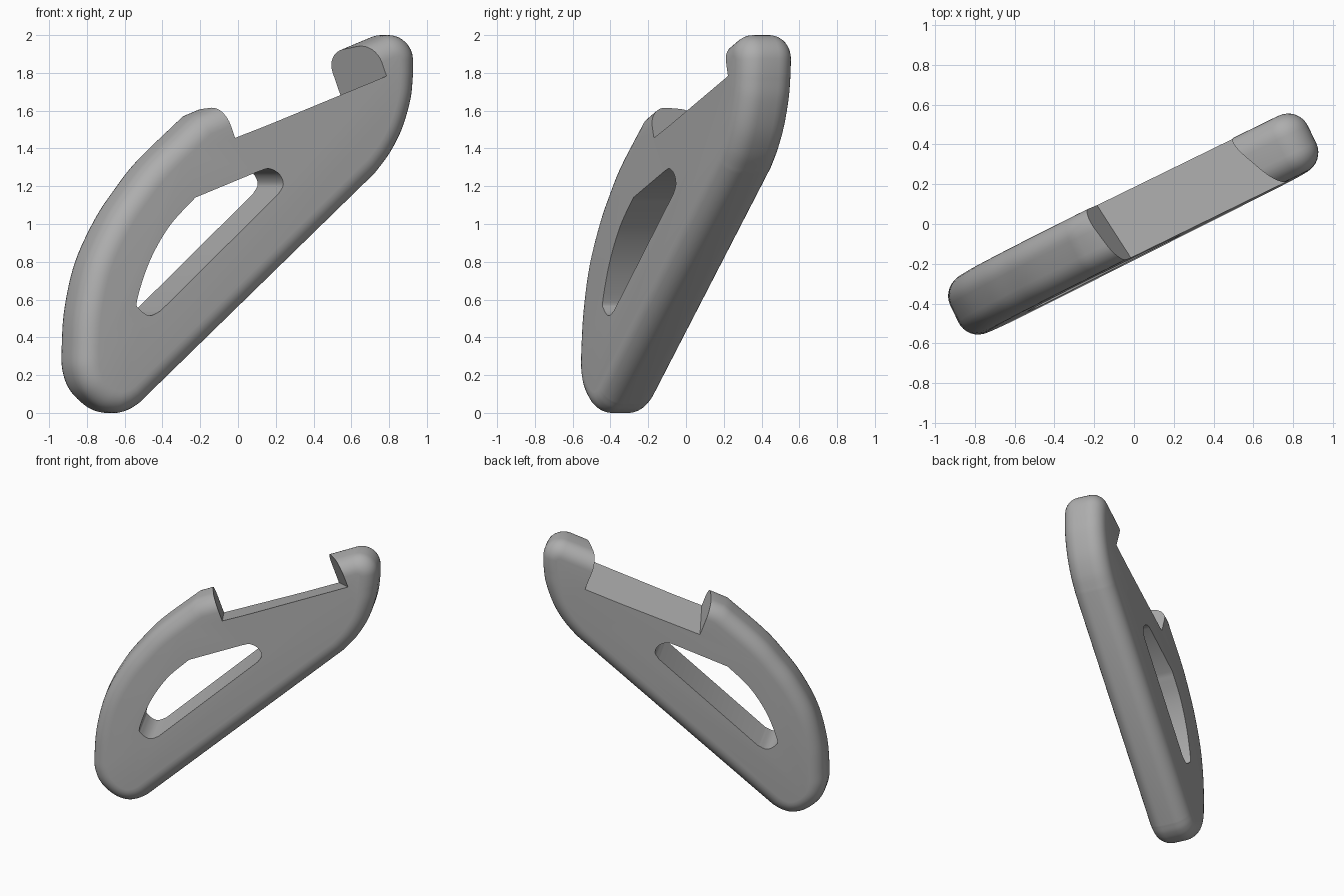
import bpy, bmesh, math
from mathutils import Vector, Matrix

if "Cube" in bpy.data.objects:
    bpy.data.objects.remove(bpy.data.objects["Cube"])

HALF = 0.157      # half thickness of the plate
FILLET = 0.11     # rounding of the outer rim
TURN = math.radians(25.6)
LEAN = 0.0225     # slight backward lean


def spline(points, steps=6):
    """Smooth run through the points, ends included."""
    p = [Vector(q) for q in points]
    p = [2 * p[0] - p[1]] + p + [2 * p[-1] - p[-2]]
    out = []
    for a, b, c, d in zip(p, p[1:], p[2:], p[3:]):
        for i in range(steps):
            t = i / steps
            out.append(0.5 * (2 * b + (c - a) * t + (2 * a - 5 * b + 4 * c - d) * t ** 2
                              + (3 * b - a - 3 * c + d) * t ** 3))
    return out + [p[-2]]


def arc(centre, radius, start, end, steps=10):
    """Circular run between two angles in degrees."""
    angles = [math.radians(start + (end - start) * i / steps) for i in range(steps + 1)]
    return [Vector(centre) + radius * Vector((math.cos(a), math.sin(a))) for a in angles]


def inset(loop, dist):
    """Move a clockwise loop inwards."""
    out = []
    for i, p in enumerate(loop):
        d1 = (p - loop[i - 1]).normalized()
        d2 = (loop[(i + 1) % len(loop)] - p).normalized()
        n = Vector((d1.y + d2.y, -d1.x - d2.x)).normalized()
        out.append(p + n * dist / n.dot(Vector((d1.y, -d1.x))))
    return out


def loft(name, rings):
    """Closed solid through equal rings of 3D points."""
    bm = bmesh.new()
    rows = [[bm.verts.new(p) for p in ring] for ring in rings]
    for a, b in zip(rows, rows[1:]):
        for i in range(len(a)):
            bm.faces.new((a[i - 1], a[i], b[i], b[i - 1]))
    bm.faces.new(rows[0])
    bm.faces.new(rows[-1])
    bmesh.ops.recalc_face_normals(bm, faces=bm.faces)
    mesh = bpy.data.meshes.new(name)
    bm.to_mesh(mesh)
    bm.free()
    obj = bpy.data.objects.new(name, mesh)
    bpy.context.collection.objects.link(obj)
    return obj


def at_depth(loop, v):
    return [(p.x, v + LEAN * (p.y - 1), p.y) for p in loop]


# Outer outline: curved left side up to the shoulder, straight top, round tip, curved right side
outline = spline([(-.624, .05), (-.69, .014), (-.77, 0), (-.865, .03), (-.96, .115),
                  (-1.004, .22), (-1.008, .34), (-.99, .55), (-.926, .797),
                  (-.808, 1.025), (-.691, 1.184), (-.55, 1.343), (-.285, 1.572)])
outline += arc((.872, 1.87), .13, 110, 3)
outline += spline([(1.002, 1.793), (.985, 1.66), (.932, 1.5), (.857, 1.37), (.77, 1.265)])

# Plate with rounded rim
quarter = [math.pi / 2 * i / 8 for i in range(9)]
section = [(FILLET * (1 - math.cos(a)), HALF - FILLET + FILLET * math.sin(a)) for a in quarter]
section = [(d, -v) for d, v in reversed(section)] + section
plate = loft("slotted_plate", [at_depth(inset(outline, d), v) for d, v in section])

# Long slot through the plate
slot = spline([(-.537, .538), (-.6, .515), (-.66, .55), (-.671, .6), (-.597, .8),
               (-.478, .988), (-.324, 1.14)])
slot += spline([(.052, 1.28), (.11, 1.293), (.169, 1.265), (.193, 1.21), (.165, 1.16)])
slot_cutter = loft("slot_cutter", [at_depth(slot, v) for v in (-.4, .4)])

# Notch in the top edge, skewed through the thickness
front = [Vector((-.088, -.144, 1.455)), Vector((.807, -.144, 1.785))]
back = [Vector((-.1275, .171, 1.374)), Vector((.69, .171, 1.667))]
rise = Vector((-.36, 0, 1)) * .6
rings = []
for t in (-.5, 1.5):
    a, b = [f.lerp(k, t) for f, k in zip(front, back)]
    rings.append([a, b, b + rise, a + rise])
notch_cutter = loft("notch_cutter", rings)

# Cut, then turn the plate into place
bpy.ops.object.select_all(action="DESELECT")
bpy.context.view_layer.objects.active = plate
plate.select_set(True)
for cutter in (slot_cutter, notch_cutter):
    cutter.hide_render = True
    mod = plate.modifiers.new(cutter.name, "BOOLEAN")
    mod.operation = "DIFFERENCE"
    mod.solver = "EXACT"
    mod.use_self = True
    mod.object = cutter
    bpy.ops.object.modifier_apply(modifier=mod.name)
    bpy.data.objects.remove(cutter)
plate.data.transform(Matrix.Rotation(TURN, 4, "Z"))
bpy.ops.object.shade_smooth_by_angle(angle=math.radians(30))

# Plain grey finish
grey = bpy.data.materials.new("plain_grey")
grey.use_nodes = True
colour = (.42, .42, .42, 1)
grey.diffuse_color = colour
grey.node_tree.nodes["Principled BSDF"].inputs["Base Color"].default_value = colour
plate.data.materials.clear()
plate.data.materials.append(grey)
